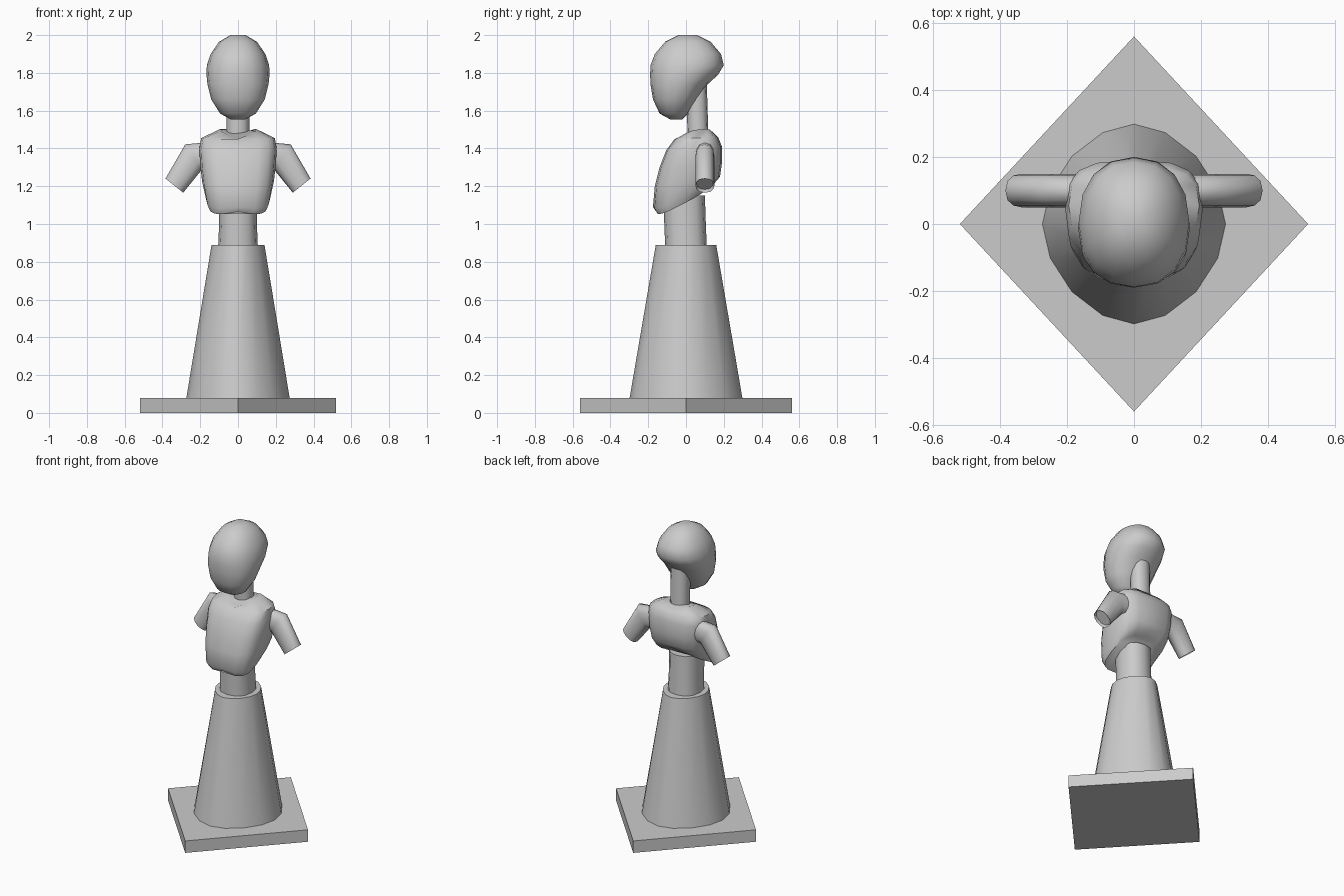
import bpy, bmesh, math
from mathutils import Vector

cube = bpy.data.objects.get("Cube")
if cube:
    bpy.data.objects.remove(cube)

grey = bpy.data.materials.new("plain_grey")
grey.use_nodes = True
grey.diffuse_color = (0.6, 0.6, 0.6, 1)
grey.node_tree.nodes["Principled BSDF"].inputs["Base Color"].default_value = (0.6, 0.6, 0.6, 1)


def spow(v, p):
    return math.copysign(abs(v) ** p, v)


def finish(name, bm, angle):
    bmesh.ops.recalc_face_normals(bm, faces=bm.faces)
    mesh = bpy.data.meshes.new(name)
    bm.to_mesh(mesh)
    bm.free()
    mesh.materials.append(grey)
    ob = bpy.data.objects.new(name, mesh)
    bpy.context.collection.objects.link(ob)
    bpy.ops.object.select_all(action='DESELECT')
    ob.select_set(True)
    bpy.context.view_layer.objects.active = ob
    bpy.ops.object.shade_smooth_by_angle(angle=math.radians(angle))
    return ob


def bridge(bm, rings):
    for a, b in zip(rings, rings[1:]):
        n = len(a)
        for i in range(n):
            j = (i + 1) % n
            bm.faces.new((a[i], a[j], b[j], b[i]))


def loft(name, sections, sides=12, power=1.0, angle=50):
    """Each section: half width, front y, back y, front z, back z, centre lift."""
    bm = bmesh.new()
    rings = []
    for hx, yf, yb, zf, zb, lift in sections:
        ring = []
        for i in range(sides):
            a = 2 * math.pi * i / sides
            c, s = spow(math.cos(a), power), spow(math.sin(a), power)
            z = zf + (zb - zf) * (s + 1) / 2 + lift * (1 - abs(c))
            ring.append(bm.verts.new((hx * c, (yf + yb) / 2 + (yb - yf) / 2 * s, z)))
        rings.append(ring)
    bridge(bm, rings)
    bm.faces.new(rings[0])
    bm.faces.new(rings[-1])
    return finish(name, bm, angle)


def level(hx, yf, yb, z):
    return (hx, yf, yb, z, z, 0)


# Diamond base plate and flared skirt
loft("base_plate", [level(0.52, -0.56, 0.56, z) for z in (0, 0.08)], sides=4)
loft("skirt", [level(0.275, -0.30, 0.30, 0.07), level(0.14, -0.16, 0.16, 0.89)],
     sides=16, power=1.12)

# Waist column
loft("waist", [level(0.105, -0.11, 0.11, 0.88), level(0.1, -0.115, 0.105, 1.0),
               level(0.1, -0.12, 0.1, 1.15)], power=0.85)

# Chest with slanted, arched underside and dipped neckline
loft("chest", [
    (0.155, -0.155, 0.11, 1.035, 1.17, 0.03),
    (0.17, -0.175, 0.15, 1.07, 1.20, 0.02),
    (0.19, -0.165, 0.18, 1.20, 1.25, 0),
    (0.20, -0.14, 0.19, 1.30, 1.32, 0),
    (0.205, -0.105, 0.19, 1.39, 1.41, 0),
    (0.195, -0.06, 0.17, 1.45, 1.46, 0),
    (0.10, -0.01, 0.14, 1.49, 1.51, -0.04)], sides=16, power=0.65)

# Neck
loft("neck", [level(0.06, 0.01, 0.12, 1.42), level(0.06, 0, 0.11, 1.75)], power=0.9)

# Egg shaped head, fuller at the back of the crown
loft("head", [
    level(0.035, -0.08, -0.02, 1.552),
    level(0.095, -0.14, 0.01, 1.585),
    level(0.142, -0.175, 0.06, 1.66),
    level(0.162, -0.188, 0.115, 1.74),
    level(0.167, -0.19, 0.17, 1.79),
    level(0.165, -0.188, 0.20, 1.84),
    level(0.145, -0.165, 0.185, 1.90),
    level(0.10, -0.11, 0.13, 1.965),
    level(0.04, -0.04, 0.06, 2.0)], sides=16, power=0.9, angle=65)


# Short upper arms, open at the cut ends
def arm(name, side):
    bm = bmesh.new()
    path = [(0.15, 1.36, 0.075), (0.235, 1.355, 0.08), (0.337, 1.203, 0.06)]
    normals = [(0.3, 1), (0.55, 0.83), (0.78, 0.62)]
    rings = []
    for (x, z, r), n in zip(path, normals):
        n = Vector(n).normalized()
        ring = []
        for i in range(12):
            a = 2 * math.pi * i / 12
            u, v = r * math.cos(a), 0.05 * spow(math.sin(a), 0.8)
            ring.append(bm.verts.new((side * (x + u * n.x), 0.1 + v, z + u * n.y)))
        rings.append(ring)
    bridge(bm, rings)
    bm.faces.new(rings[0])
    # Recess the cut end into the sleeve
    inner = [bm.verts.new(v.co * 0.9 + w.co * 0.1) for v, w in zip(rings[2], rings[1])]
    centre = sum((v.co for v in inner), Vector()) / len(inner)
    for v in inner:
        v.co = centre + (v.co - centre) * 0.88
    bridge(bm, [rings[2], inner])
    bm.faces.new(inner)
    finish(name, bm, 55)


arm("left_upper_arm", 1)
arm("right_upper_arm", -1)
